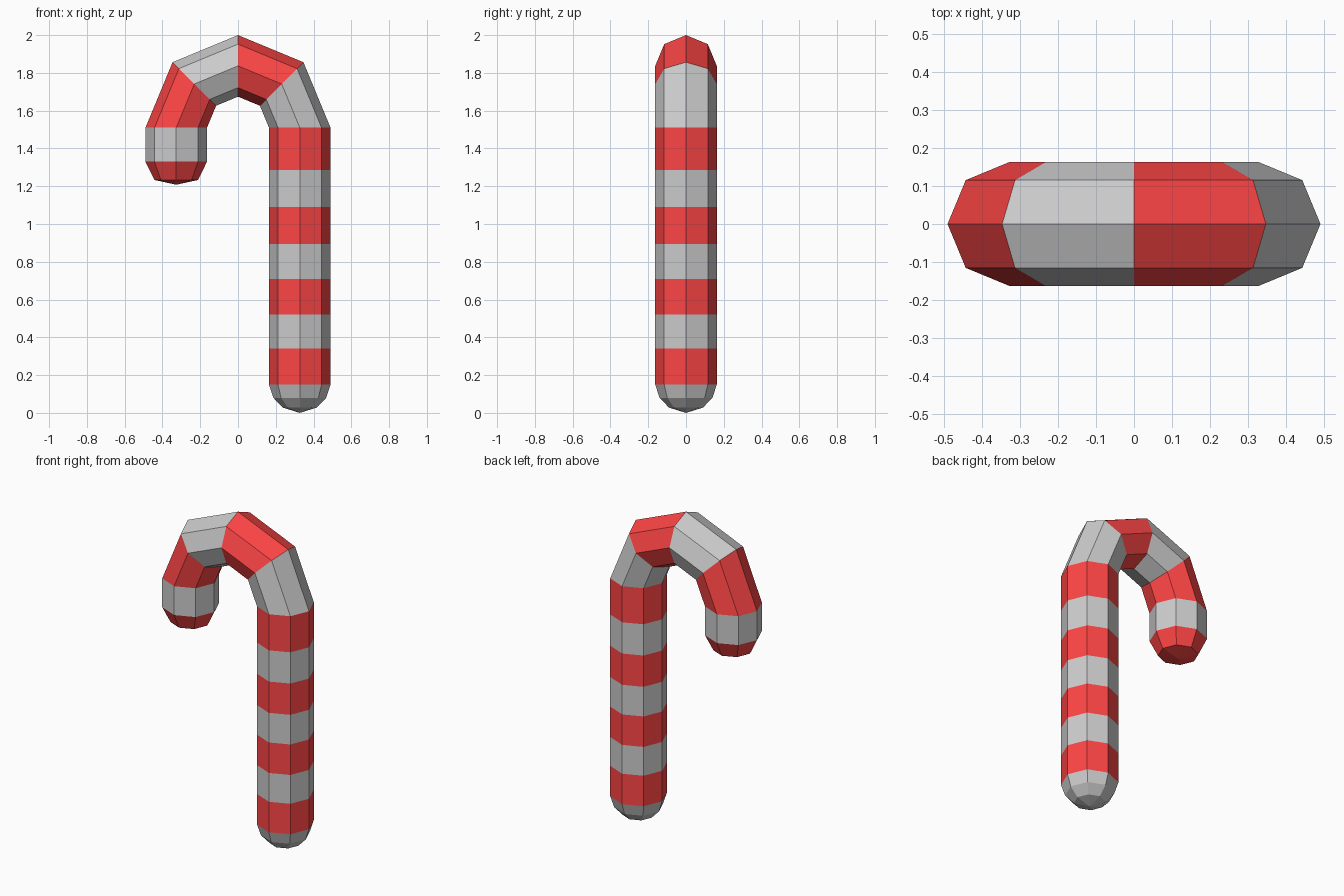
import bpy, bmesh
from math import sin, cos, pi, radians
from mathutils import Vector

if "Cube" in bpy.data.objects:
    bpy.data.objects.remove(bpy.data.objects["Cube"])

SIDES, R, BEND, ARC_Z = 8, 0.163, 0.327, 1.51

# Stations along the cane: (height, angle round the hook, tube radius)
stations = [(0.028, 0, 0.09), (0.08, 0, 0.14)]
stations += [(z, 0, R) for z in (0.15, 0.34, 0.52, 0.71, 0.895, 1.09, 1.285)]
stations += [(ARC_Z, a, R) for a in (0, 45, 90, 135, 180)]
stations += [(1.33, 180, R), (1.233, 180, 0.115)]

bm = bmesh.new()


def ring(z, angle, r):
    a = radians(angle)
    out = Vector((cos(a), 0, sin(a)))
    centre = out * BEND + Vector((0, 0, z))
    return [bm.verts.new(centre + out * r * cos(t) + Vector((0, r * sin(t), 0)))
            for t in (2 * pi * i / SIDES for i in range(SIDES))]


def cap(loop, x, z, mat):
    pole = bm.verts.new((x, 0, z))
    for i in range(SIDES):
        bm.faces.new((loop[i], loop[(i + 1) % SIDES], pole)).material_index = mat


# Tube with alternating bands; the first two strips belong to the pale foot
rings = [ring(*s) for s in stations]
for k in range(len(rings) - 1):
    a, b = rings[k], rings[k + 1]
    for i in range(SIDES):
        j = (i + 1) % SIDES
        face = bm.faces.new((a[i], a[j], b[j], b[i]))
        face.material_index = 0 if k < 2 else (k + 1) % 2

# Shallow points closing the foot and the hook end
cap(rings[0], BEND, 0.0, 0)
cap(rings[-1], -BEND, 1.208, 1)
bmesh.ops.recalc_face_normals(bm, faces=bm.faces)

mesh = bpy.data.meshes.new("candy_cane")
bm.to_mesh(mesh)
bm.free()

# Pale and red sugar
for name, colour in (("pale_sugar", (0.8, 0.8, 0.8, 1)), ("red_sugar", (1.0, 0.06, 0.06, 1))):
    mat = bpy.data.materials.new(name)
    mat.diffuse_color = colour
    mat.use_nodes = True
    mat.node_tree.nodes["Principled BSDF"].inputs["Base Color"].default_value = mat.diffuse_color
    mesh.materials.append(mat)

cane = bpy.data.objects.new("candy_cane", mesh)
bpy.context.collection.objects.link(cane)
